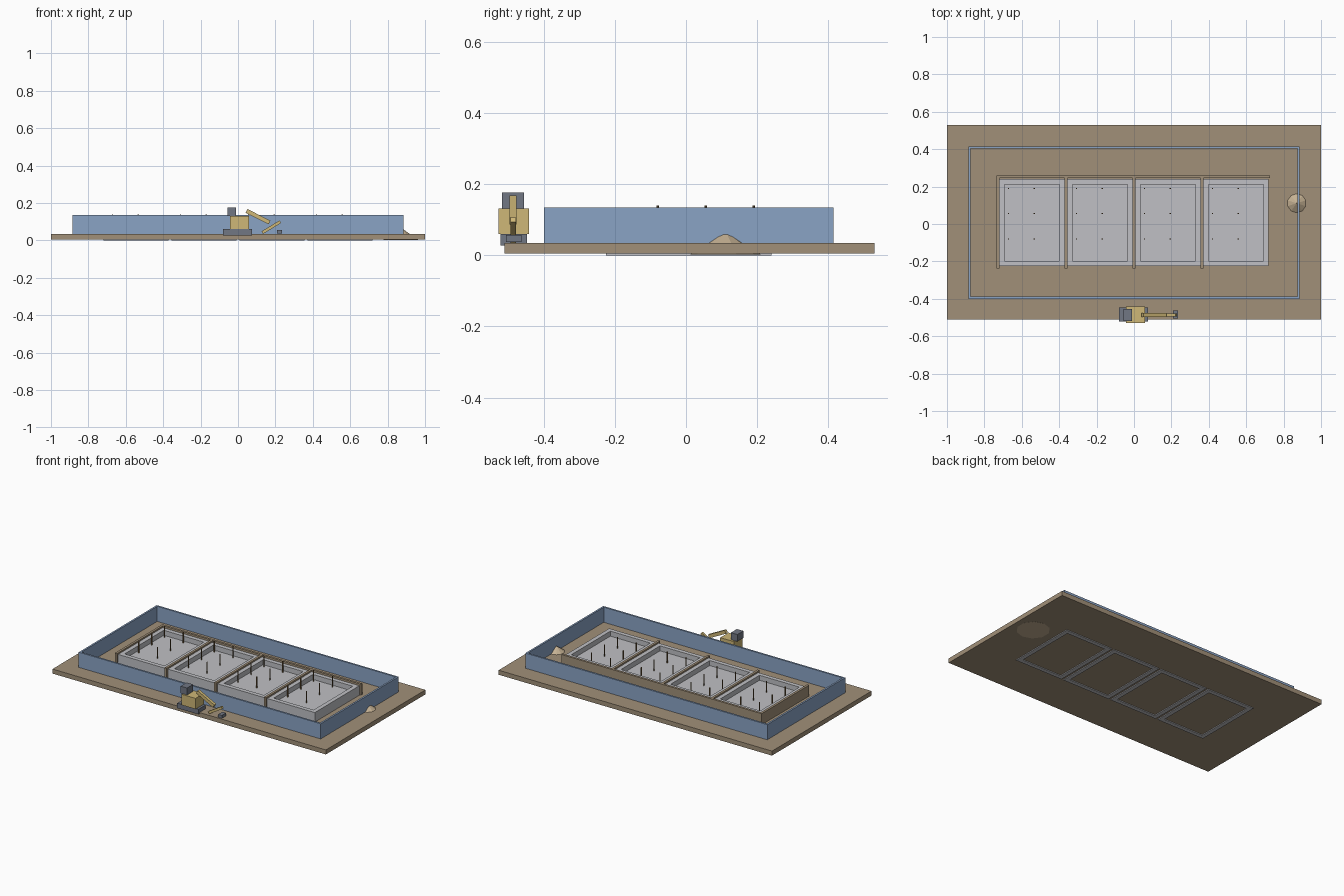
import bpy, bmesh, math
from mathutils import Matrix, Vector

default = bpy.data.objects.get("Cube")
if default:
    bpy.data.objects.remove(default, do_unlink=True)


def material(name, rgb):
    m = bpy.data.materials.new(name)
    m.use_nodes = True
    col = (*[(c / 255) ** 2.2 for c in rgb], 1)
    m.diffuse_color = col
    m.node_tree.nodes["Principled BSDF"].inputs["Base Color"].default_value = col
    return m


soil = material("soil brown", (160, 143, 120))
sand = material("sand tan", (196, 176, 146))
fence_blue = material("fence blue", (137, 162, 195))
concrete = material("concrete grey", (190, 191, 195))
yellow = material("machine yellow", (205, 182, 118))
steel = material("dark steel", (112, 118, 130))
rust = material("rusty bar", (125, 100, 65))


def finish(name, bm, mat):
    bmesh.ops.recalc_face_normals(bm, faces=bm.faces)
    mesh = bpy.data.meshes.new(name)
    bm.to_mesh(mesh)
    bm.free()
    mesh.materials.append(mat)
    ob = bpy.data.objects.new(name, mesh)
    bpy.context.collection.objects.link(ob)
    return ob


def box(name, mat, x, y, z):
    """Box given by its (low, high) range on each axis."""
    bm = bmesh.new()
    mid = Vector([sum(r) / 2 for r in (x, y, z)])
    size = [r[1] - r[0] for r in (x, y, z)]
    bmesh.ops.create_cube(bm, size=1, matrix=Matrix.Translation(mid) @ Matrix.Diagonal((*size, 1)))
    return finish(name, bm, mat)


def beam(name, mat, start, end, y, width, thick):
    """Square beam between two (x, z) points."""
    a, b = Vector((start[0], y, start[1])), Vector((end[0], y, end[1]))
    d = b - a
    turn = Matrix.Rotation(-math.atan2(d.z, d.x), 4, 'Y')
    bm = bmesh.new()
    bmesh.ops.create_cube(bm, size=1, matrix=Matrix.Translation((a + b) / 2) @ turn
                          @ Matrix.Diagonal((d.length, width, thick, 1)))
    return finish(name, bm, mat)


def cone(name, mat, sides, r1, r2, x, y, z):
    bm = bmesh.new()
    bmesh.ops.create_cone(bm, cap_ends=True, segments=sides, radius1=r1, radius2=r2,
                          depth=z[1] - z[0],
                          matrix=Matrix.Translation((x, y, sum(z) / 2)))
    return finish(name, bm, mat)


def frame(name, mat, x, y, z, t):
    """Four walls around a rectangle."""
    box(name + "_front", mat, x, (y[0], y[0] + t), z)
    box(name + "_back", mat, x, (y[1] - t, y[1]), z)
    inner = (y[0] + t, y[1] - t)
    box(name + "_right", mat, (x[0], x[0] + t), inner, z)
    box(name + "_left", mat, (x[1] - t, x[1]), inner, z)


# Ground and site fence
box("ground", soil, (-1, 1), (-.51, .53), (.005, .035))
frame("fence", fence_blue, (-.885, .885), (-.4, .415), (.035, .135), .012)

# Row of concrete foundations with earth banks on the right and at the back
PITCH = .3635
for i in range(4):
    cx = (i - 1.5) * PITCH
    n = str(i + 1)
    x, y = (cx - .174, cx + .174), (-.225, .24)
    frame("foundation_wall_" + n, concrete, x, y, (0, .098), .028)
    box("foundation_floor_" + n, concrete, (x[0] + .028, x[1] - .028),
        (y[0] + .028, y[1] - .028), (.02, .065))
    edge = cx - PITCH / 2
    box("earth_bank_" + n, soil, (edge - .008, edge + .0075), (-.238, .245), (.03, .108))
    for bx in (-.125, .012):
        for by in (-.08, .056, .19):
            cone("reinforcing_bar_" + n, rust, 6, .0035, .0035, cx + bx, by, (.06, .14))
box("earth_bank_back", soil, (-.735, .727), (.245, .26), (.03, .108))

# Sand heap
cone("sand_heap", sand, 10, .1, 0, .87, .111, (.002, .069))

# Excavator
box("tracks", steel, (-.08, .075), (-.521, -.447), (.027, .06))
box("machine_body", yellow, (-.043, .059), (-.528, -.442), (.06, .131))
box("cab", steel, (-.057, -.01), (-.518, -.455), (.131, .177))
beam("boom", yellow, (.046, .158), (.168, .096), -.486, .02, .022)
beam("stick", yellow, (.13, .042), (.226, .1), -.486, .015, .016)
box("bucket", steel, (.209, .236), (-.506, -.462), (.037, .057))
